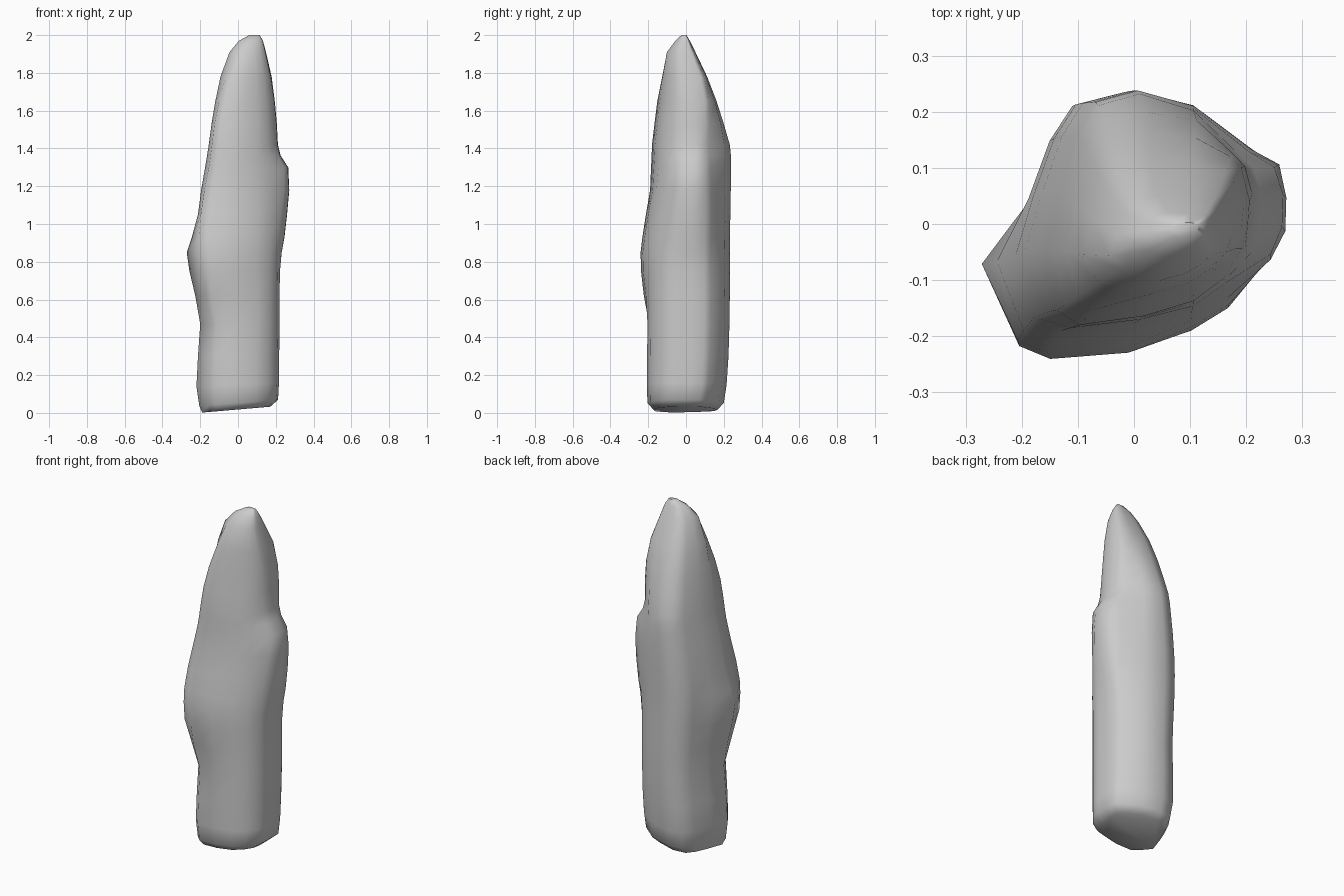
import bpy, bmesh, math

if "Cube" in bpy.data.objects:
    bpy.data.objects.remove(bpy.data.objects["Cube"])

# Angular cross-section of the rock, normalised to -1..1, counter-clockwise
SECTION = [(1, .1), (1, .4), (.95, .6), (.45, .88), (-.1, 1), (-.5, .9),
           (-.68, .62), (-.85, .15), (-1, -.35), (-.93, -.9), (-.68, -1),
           (-.05, -.95), (.45, -.88), (.75, -.7), (.95, -.45), (1, -.2)]

# Silhouette at each height: z, x min, x max, y min, y max
LEVELS = [(.015, -.19, .17, -.18, .165), (.05, -.205, .212, -.215, .20),
          (.15, -.22, .217, -.217, .215), (.30, -.212, .218, -.217, .225),
          (.47, -.20, .22, -.215, .23), (.62, -.205, .22, -.215, .232),
          (.75, -.215, .222, -.217, .232), (.85, -.22, .223, -.217, .232),
          (.93, -.222, .225, -.21, .232), (1.05, -.212, .222, -.20, .235),
          (1.18, -.195, .22, -.19, .237), (1.30, -.174, .217, -.185, .238),
          (1.36, -.164, .215, -.182, .238), (1.42, -.155, .213, -.18, .232),
          (1.53, -.14, .208, -.167, .20), (1.65, -.12, .197, -.152, .162),
          (1.78, -.093, .178, -.135, .112), (1.91, -.045, .148, -.108, .05),
          (1.97, .005, .132, -.06, .02), (2.0, .06, .115, -.025, .003)]

# How far the front left and back right corners reach at each height
FRONT_LEFT = [(0, 1.47), (.47, 1.5), (.75, 1.85), (1.05, 1.85), (1.3, 1.77), (1.6, 1.8), (1.9, 1.35)]
BACK_RIGHT = [(0, 1.42), (.3, 1.45), (1.1, 1.42), (1.4, 1.25), (1.6, 1.5), (1.8, 1.8)]

# Bulges: side, centre y, centre z, push, reach in y, up, down, bluntness
BULGES = [((1, 0), .025, 1.22, (.055, 0), .12, .15, .42, 4),
          ((-1, 0), -.08, .84, (-.052, 0), .11, .12, .33, 2),
          ((-.5, -1), -.21, .80, (0, -.024), .10, .36, .25, 2)]


def at(table, z):
    """Value at height z by straight interpolation."""
    for (z0, a), (z1, b) in zip(table, table[1:]):
        if z <= z1:
            return a + (b - a) * (z - z0) / (z1 - z0)
    return table[-1][1]


def bulge(x, y, z):
    dx = dy = 0
    for side, cy, cz, push, ry, up, down, blunt in BULGES:
        if x * side[0] + y * side[1] < .14:
            continue
        t = abs(z - cz) / (up if z > cz else down)
        rise = max(0, 1 - t ** (blunt if z > cz else 1.3))
        fall = rise * max(0, 1 - (abs(y - cy) / ry) ** blunt)
        dx += push[0] * fall
        dy += push[1] * fall
    return x + dx, y + dy


# Loft the rock through its levels
bm = bmesh.new()
rings = []
for z, x0, x1, y0, y1 in LEVELS:
    ring = []
    for u, v in SECTION:
        # Upper spire: front right corner is cut away, back right fills out
        high = max(0, min(1, (z - 1.0) / .6))
        cut = high * max(0, u - v - .7)
        if u > .4 and v > .3:
            v += max(0, min(1, (z - 1.4) / .3)) * (.3 if u > .9 else .08)
        # Trim the other two corners
        trim = (max(0, -u - v - at(FRONT_LEFT, z)) - max(0, u + v - at(BACK_RIGHT, z))) / 2
        u += trim - .07 * cut
        v += trim + .2 * cut
        x = (x0 + x1) / 2 + u * (x1 - x0) / 2
        y = (y0 + y1) / 2 + v * (y1 - y0) / 2
        x, y = bulge(x, y, z)
        # Slightly tilted foot
        tilt = .09 * x * max(0, 1 - z / .3)
        ring.append(bm.verts.new((x, y, max(0, z + tilt + .003 * (z < .1)))))
    rings.append(ring)
n = len(SECTION)
for a, b in zip(rings, rings[1:]):
    for i in range(n):
        j = (i + 1) % n
        bm.faces.new((a[i], a[j], b[j], b[i]))
bm.faces.new(rings[0][::-1])
bm.faces.new(rings[-1])
bmesh.ops.recalc_face_normals(bm, faces=bm.faces)

mesh = bpy.data.meshes.new("rock_pillar")
bm.to_mesh(mesh)
bm.free()
rock = bpy.data.objects.new("rock_pillar", mesh)
bpy.context.collection.objects.link(rock)
bpy.context.view_layer.objects.active = rock
rock.select_set(True)
bpy.ops.object.shade_smooth_by_angle(angle=math.radians(60))
